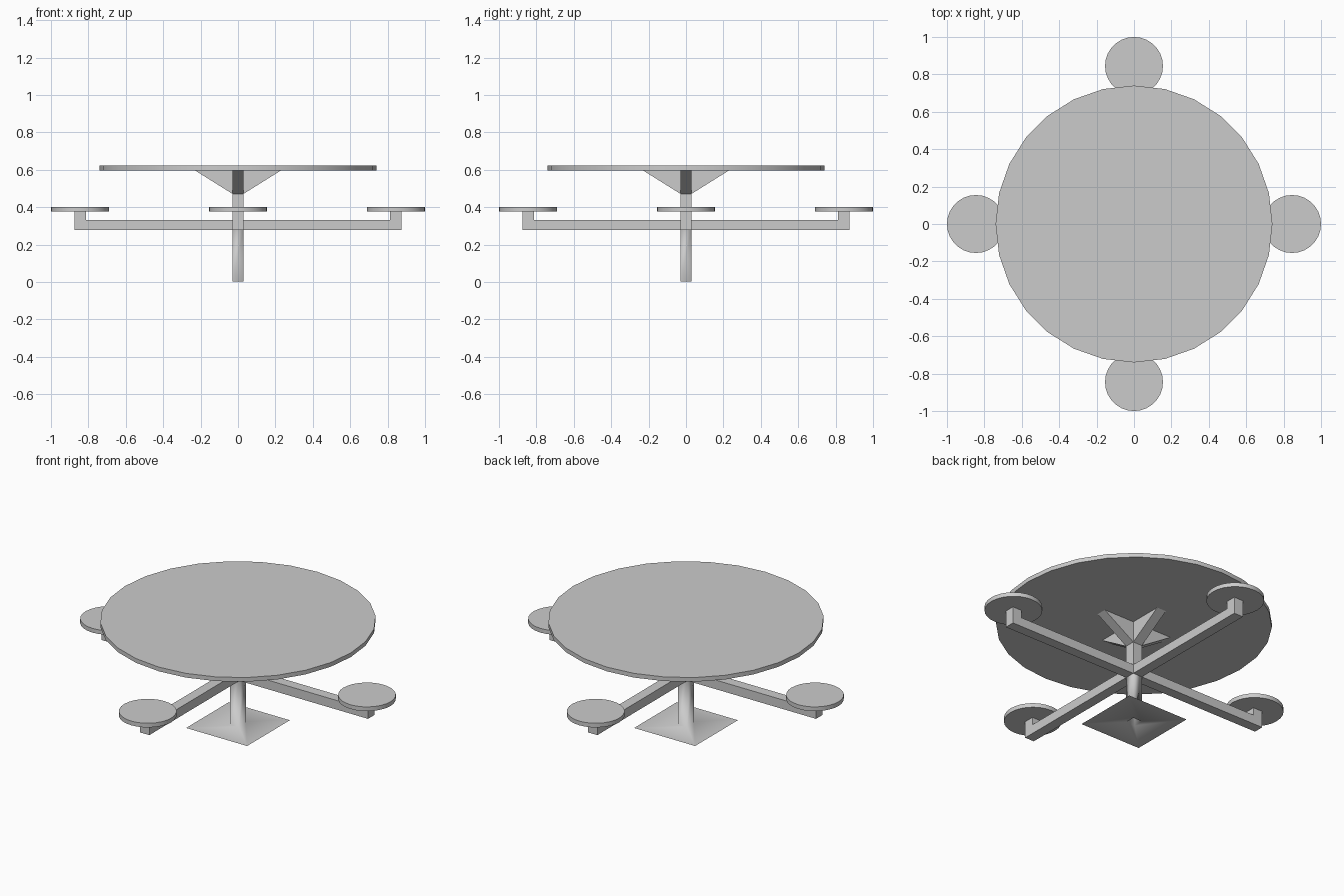
import bpy, bmesh, math
from mathutils import Matrix, Vector

if "Cube" in bpy.data.objects:
    bpy.data.objects.remove(bpy.data.objects["Cube"])

W = 0.03  # half width of the square tubing


def finish(bm, name, smooth=None):
    me = bpy.data.meshes.new(name)
    bm.to_mesh(me)
    bm.free()
    ob = bpy.data.objects.new(name, me)
    bpy.context.collection.objects.link(ob)
    if smooth is not None:
        bpy.ops.object.select_all(action='DESELECT')
        ob.select_set(True)
        bpy.context.view_layer.objects.active = ob
        bpy.ops.object.shade_smooth_by_angle(angle=math.radians(smooth))
    return ob


def disc(name, x, y, z0, z1, radius):
    bm = bmesh.new()
    bmesh.ops.create_cone(bm, cap_ends=True, segments=28, radius1=radius,
                          radius2=radius, depth=z1 - z0,
                          matrix=Matrix.Translation((x, y, (z0 + z1) / 2)))
    finish(bm, name, 30)


def bar(name, profile, turn):
    """Side profile (x, z) given the tubing width, turned about the post."""
    bm = bmesh.new()
    face = bm.faces.new([bm.verts.new((x, -W, z)) for x, z in profile])
    ext = bmesh.ops.extrude_face_region(bm, geom=[face], use_keep_orig=True)
    moved = [g for g in ext['geom'] if isinstance(g, bmesh.types.BMVert)]
    bmesh.ops.translate(bm, verts=moved, vec=Vector((0, 2 * W, 0)))
    bmesh.ops.recalc_face_normals(bm, faces=bm.faces)
    bm.transform(Matrix.Rotation(turn, 4, 'Z'))
    finish(bm, name)


def square_tube(name, rings, smooth):
    """Open skin through square rings given as (half width, z)."""
    bm = bmesh.new()
    loops = [[bm.verts.new((sx * h, sy * h, z)) for sx, sy in
              ((-1, -1), (1, -1), (1, 1), (-1, 1))] for h, z in rings]
    for low, high in zip(loops, loops[1:]):
        for i in range(4):
            j = (i + 1) % 4
            bm.faces.new((low[i], low[j], high[j], high[i]))
    finish(bm, name, smooth)


# Thin foot plate blended into the lower post, then the upper post
square_tube("base_and_lower_post", [(0.2, 0.002), (W, 0.002), (W, 0.28)], 180)
square_tube("upper_post", [(W, 0.28), (W, 0.597)], None)

# Round table top
disc("table_top", 0, 0, 0.597, 0.622, 0.74)

# Four seats with their arms, and four brackets under the top
arm = [(W, 0.278), (0.873, 0.278), (0.873, 0.377), (0.812, 0.377),
       (0.812, 0.332), (W, 0.332)]
bracket = [(W, 0.472), (0.23, 0.597), (W, 0.597)]
for k in range(4):
    a = k * math.pi / 2
    bar(f"seat_arm_{k + 1}", arm, a)
    bar(f"bracket_{k + 1}", bracket, a)
    disc(f"seat_{k + 1}", 0.845 * math.cos(a), 0.845 * math.sin(a),
         0.377, 0.402, 0.155)
